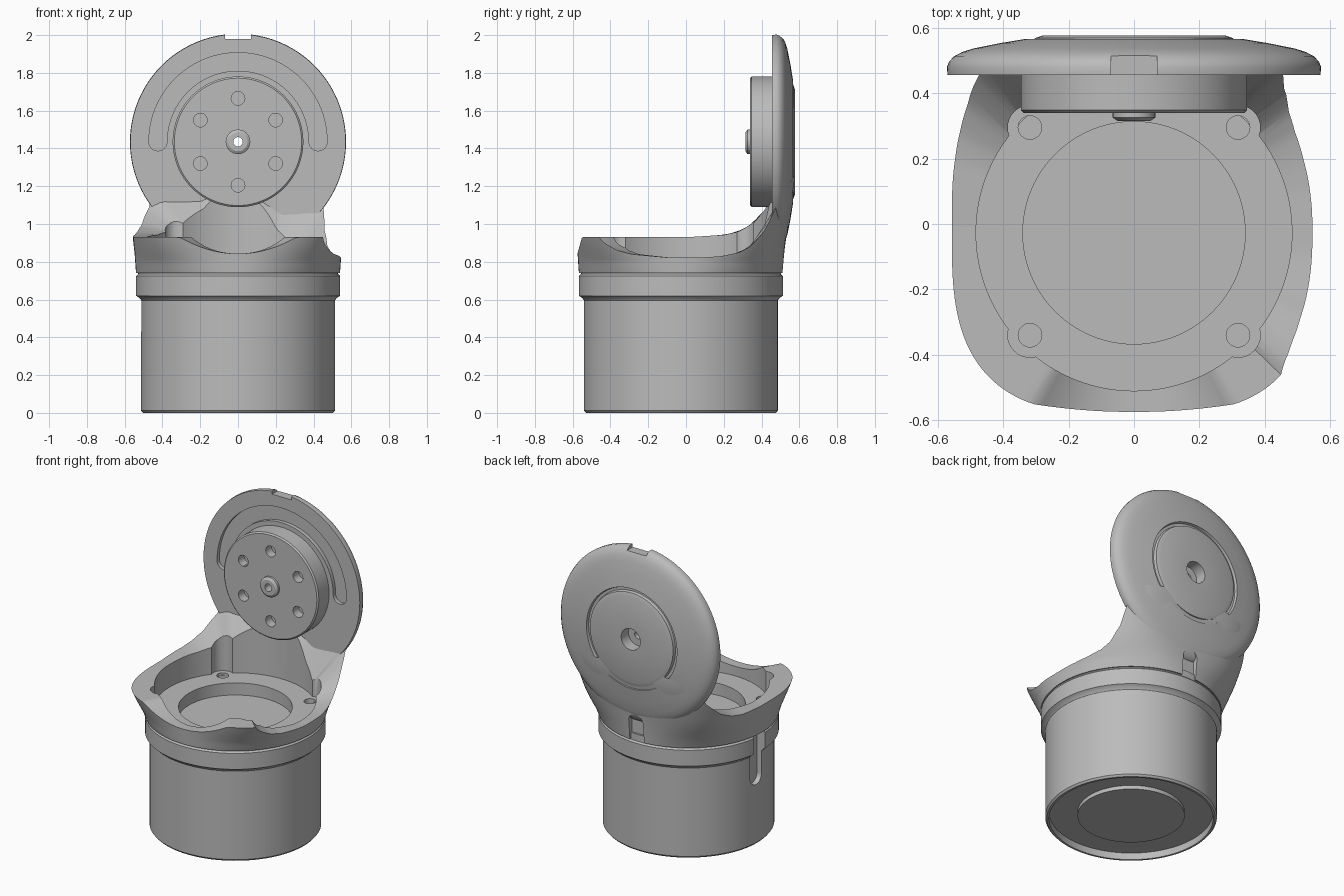
import bpy, bmesh, math
from mathutils import Vector

if "Cube" in bpy.data.objects:
    bpy.data.objects.remove(bpy.data.objects["Cube"])

CY = -0.027      # body axis in y
LZ = 1.435       # lid centre height
grey = bpy.data.materials.new("plain_grey")
grey.use_nodes = True
COLOUR = (0.5, 0.5, 0.5, 1)
grey.diffuse_color = COLOUR
grey.node_tree.nodes["Principled BSDF"].inputs["Base Color"].default_value = COLOUR


def finish(bm, name):
    bmesh.ops.remove_doubles(bm, verts=bm.verts[:], dist=1e-5)
    bmesh.ops.recalc_face_normals(bm, faces=bm.faces[:])
    mesh = bpy.data.meshes.new(name)
    bm.to_mesh(mesh)
    bm.free()
    obj = bpy.data.objects.new(name, mesh)
    bpy.context.collection.objects.link(obj)
    mesh.materials.append(grey)
    return obj


def skin(sections, name):
    """Join a ring of sections, each a closed outline, into a solid."""
    bm = bmesh.new()
    rows = [[bm.verts.new(p) for p in s] for s in sections]
    for i, a in enumerate(rows):
        b = rows[(i + 1) % len(rows)]
        for j in range(len(a)):
            k = (j + 1) % len(a)
            bm.faces.new((a[j], a[k], b[k], b[j]))
    bmesh.ops.dissolve_degenerate(bm, dist=1e-6, edges=bm.edges[:])
    return finish(bm, name)


def lathe(profile, name, place, steps=96):
    angles = [math.tau * i / steps for i in range(steps)]
    return skin([[place(r * math.cos(a), r * math.sin(a), h) for r, h in profile]
                 for a in angles], name)


def upright(u, v, h):
    return Vector((u, v + CY, h))


def facing(u, v, h):
    return Vector((u, h, v + LZ))


def prism(outline, depth, name):
    """Extrude a flat outline along a vector."""
    bm = bmesh.new()
    face = bm.faces.new([bm.verts.new(p) for p in outline])
    new = bmesh.ops.extrude_face_region(bm, geom=[face])["geom"]
    bmesh.ops.translate(bm, vec=depth, verts=[g for g in new if isinstance(g, bmesh.types.BMVert)])
    return finish(bm, name)


def circle(centre, radius, u, v, start=0, end=360, steps=32):
    full = end - start == 360
    n = steps if full else steps + 1
    return [Vector(centre) + radius * (math.cos(t) * Vector(u) + math.sin(t) * Vector(v))
            for t in (math.radians(start + (end - start) * i / steps) for i in range(n))]


X, Y, Z = Vector((1, 0, 0)), Vector((0, 1, 0)), Vector((0, 0, 1))


def cut(obj, cutters):
    bpy.context.view_layer.objects.active = obj
    for c in cutters:
        c.hide_render = True
        mod = obj.modifiers.new("cut", "BOOLEAN")
        mod.operation, mod.solver, mod.object = "DIFFERENCE", "EXACT", c
        bpy.ops.object.modifier_apply(modifier=mod.name)
        bpy.data.objects.remove(c)


def interp(table, x):
    for (x0, y0), (x1, y1) in zip(table, table[1:]):
        if x <= x1:
            return y0 + (y1 - y0) * max(0, (x - x0) / (x1 - x0))
    return table[-1][1]


# Cup body with stepped collar, recessed base and round well
body = lathe([(0, .02), (.32, .02), (.32, .045), (.49, .045), (.49, 0), (.503, 0), (.513, .012),
              (.513, .595), (.522, .608), (.54, .62), (.54, .725), (.53, .735), (.53, .78),
              (.34, .78), (.34, .70), (0, .70)], "cup_body", upright)

# Vertical round-ended slot on the side of the cup
slot = circle((-.6, 0, .45), .055, Y, Z, 180, 360, 16) + [Vector((-.6, .055, .77)), Vector((-.6, -.055, .77))]
corners = [(sx * .318, y) for sx in (-1, 1) for y in (.295, -.34)]
screw_holes = [prism(circle((x, y, .72), .036, X, Y), Z * .2, "cutter") for x, y in corners]
cut(body, [prism(slot, X * .12, "cutter")] + screw_holes)

# Bracket wall: round at the collar, squarer towards the rim, rising at the back
SIZE = [(.74, .54), (.84, .547), (.93, .557), (1.2, .6), (1.3, .6)]
POWER = [(.74, 2), (.8, 2.2), (.93, 3), (1.2, 4), (1.3, 4)]
HIGH_SIDE = [(-.6, .93), (0, .93), (.2, .942), (.28, .96), (.35, .995), (.42, 1.08), (.46, 1.2), (.52, 1.25)]
LOW_SIDE = [(-.46, .93), (-.44, .895), (-.38, .86), (-.3, .84), (-.1, .823), (.1, .823), (.2, .83),
            (.3, .85), (.36, .885), (.41, .97), (.44, 1.1), (.47, 1.2), (.52, 1.25)]


def outer(a, z):
    size, p = interp(SIZE, z), interp(POWER, z)
    c, s = math.cos(a), math.sin(a)
    r = size / (abs(c) ** p + abs(s) ** p) ** (1 / p)
    return r * c, r * s + CY


def rim(x, y):
    z = interp(LOW_SIDE if x > 0 else HIGH_SIDE, y)
    if y < 0 and abs(x) < .5:
        z = min(z, LZ - math.sqrt(.592 ** 2 - x * x))
    return z


sections = []
for i in range(180):
    a = math.tau * i / 180
    x, y = outer(a, .93)
    top = rim(x, y)
    ix, iy = .483 * math.cos(a), .483 * math.sin(a) + CY
    inner_top = top if y < 0 else rim(ix, iy)
    heights = [.74 + (top - .74) * k / 10 for k in range(11)]
    sections.append([(*outer(a, z), z) for z in heights] +
                    [(ix, iy, inner_top + (.75 - inner_top) * k / 4) for k in range(5)])
wall = skin(sections, "bracket_wall")

# Corner screw clearances and the rear round-topped slot
reliefs = [prism(circle((x, y, .765), .068, X, Y), Z * .5, "cutter") for x, y in corners]
arch = circle((0, .49, .87), .052, X, Z, 0, 180, 16) + [Vector((-.052, .49, .7)), Vector((.052, .49, .7))]
cut(wall, reliefs + [prism(arch, Y * .2, "cutter")])

# Domed lid with a ring groove and centre recess on the back
lid = lathe([(.025, .455), (.57, .455), (.572, .48), (.565, .497), (.55, .513), (.525, .526), (.49, .537),
             (.41, .553), (.33, .566), (.325, .55), (.308, .55), (.303, .568), (.28, .576),
             (.07, .576), (.07, .5), (.025, .5)], "lid", facing)
mid = (0, .44, LZ)
groove = (circle(mid, .472, X, Z, 0, 180, 48) + circle((-.424, .44, LZ), .048, X, Z, 180, 360, 12)[1:-1]
          + circle(mid, .376, X, Z, 180, 0, 48) + circle((.424, .44, LZ), .048, X, Z, 180, 360, 12)[1:-1])
notch = [Vector((x, .44, z)) for x, z in ((-.07, 1.98), (.07, 1.98), (.07, 2.1), (-.07, 2.1))]
cut(lid, [prism(groove, Y * .04, "cutter"), prism(notch, Y * .083, "cutter")])

# Round hub with a centre boss and six holes
hub = lathe([(.025, .46), (.025, .315), (.05, .315), (.065, .325), (.065, .34), (.337, .34),
             (.346, .348), (.346, .46)], "lid_hub", facing)
holes = []
for k in range(6):
    t = math.radians(30 + 60 * k)
    spot = (.23 * math.cos(t), .3, LZ + .23 * math.sin(t))
    holes.append(prism(circle(spot, .036, X, Z), Y * .1, "cutter"))
cut(hub, holes)

for obj in (body, wall, lid, hub):
    bpy.ops.object.select_all(action="DESELECT")
    obj.select_set(True)
    bpy.context.view_layer.objects.active = obj
    bpy.ops.object.shade_smooth_by_angle(angle=math.radians(32))
